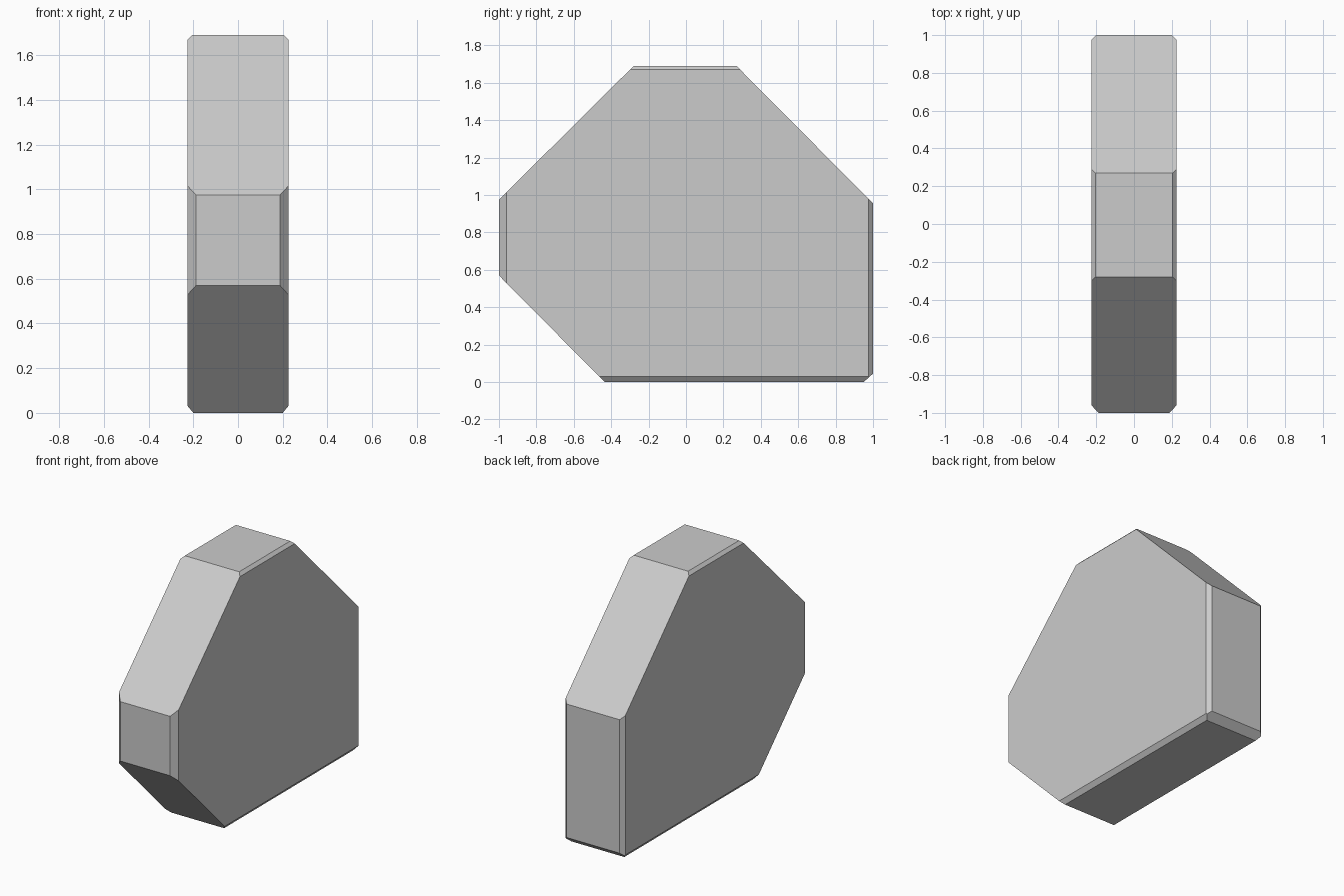
import bpy, bmesh
from mathutils import Vector

if "Cube" in bpy.data.objects:
    bpy.data.objects.remove(bpy.data.objects["Cube"])

HALF_W, HEIGHT = 0.225, 1.69
CENTRE = Vector((0, 0, 0.8))


def cut(bm, point, normal):
    """Slice off everything beyond a plane and cap the opening."""
    normal = normal.normalized()
    if normal.dot(CENTRE - point) > 0:
        normal = -normal
    res = bmesh.ops.bisect_plane(bm, geom=bm.verts[:] + bm.edges[:] + bm.faces[:],
                                 dist=1e-5, plane_co=point, plane_no=normal,
                                 clear_outer=True)
    edges = [g for g in res["geom_cut"] if isinstance(g, bmesh.types.BMEdge)]
    bmesh.ops.contextual_create(bm, geom=edges)


# Block
bm = bmesh.new()
bmesh.ops.create_cube(bm, size=1)
for v in bm.verts:
    v.co = (v.co.x * 2 * HALF_W, v.co.y * 2, (v.co.z + 0.5) * HEIGHT)

# Large corner slopes and the small lower back bevel, as (y, z) pairs
for (y1, z1), (y2, z2) in [((-1, 0.975), (-0.28, HEIGHT)),
                           ((0.27, HEIGHT), (1, 0.955)),
                           ((-1, 0.57), (-0.435, 0)),
                           ((0.95, 0), (1, 0.045))]:
    cut(bm, Vector((0, y1, z1)), Vector((0, z2 - z1, y1 - y2)))

# Narrow bevels along both sides: outer face axis, its position, depth, inset in x
for axis, pos, depth, inset in [((0, 0, 1), HEIGHT, 0.02, 0.02),
                                ((0, -1, 0), 1, 0.04, 0.037),
                                ((0, 1, 0), 1, 0.025, 0.025),
                                ((0, 0, -1), 0, 0.03, 0.025)]:
    axis = Vector(axis)
    for side in (-1, 1):
        point = axis * (pos - depth) + Vector((side * HALF_W, 0, 0))
        cut(bm, point, axis * inset + Vector((side * depth, 0, 0)))

bmesh.ops.recalc_face_normals(bm, faces=bm.faces[:])
mesh = bpy.data.meshes.new("faceted_slab")
bm.to_mesh(mesh)
bm.free()
bpy.context.collection.objects.link(bpy.data.objects.new("faceted_slab", mesh))
